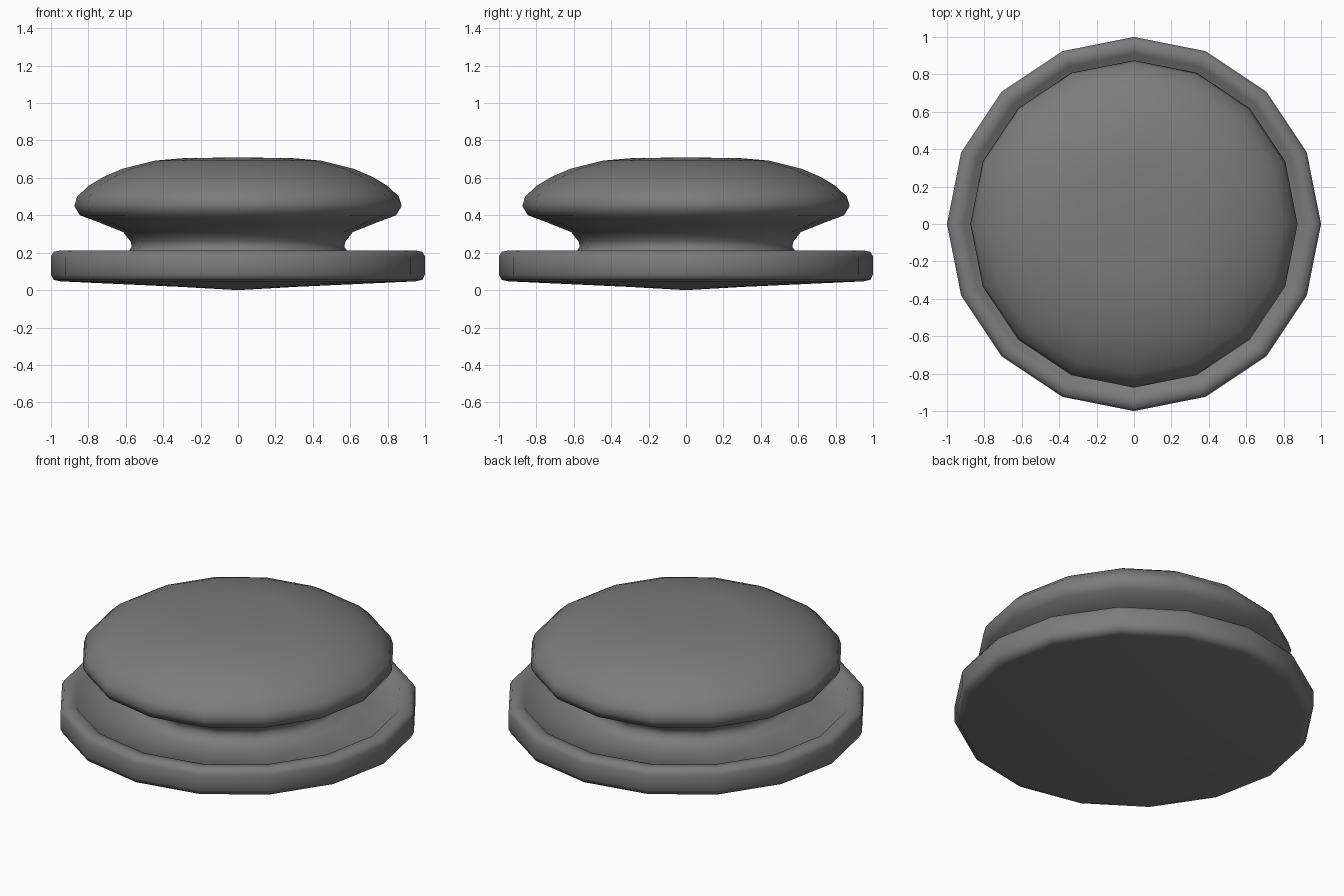
import bpy, bmesh
from math import cos, sin, tau

if "Cube" in bpy.data.objects:
    bpy.data.objects.remove(bpy.data.objects["Cube"])

SIDES = 16


def lathe(name, profile):
    """Revolve (radius, height) points around z; radius 0 makes a pole."""
    bm = bmesh.new()
    rings = []
    for r, z in profile:
        if r == 0:
            rings.append([bm.verts.new((0, 0, z))] * SIDES)
        else:
            rings.append([bm.verts.new((r * cos(tau * i / SIDES), r * sin(tau * i / SIDES), z))
                          for i in range(SIDES)])
    for a, b in zip(rings, rings[1:]):
        for i in range(SIDES):
            j = (i + 1) % SIDES
            bm.faces.new(list(dict.fromkeys((a[i], a[j], b[j], b[i]))))
    bmesh.ops.recalc_face_normals(bm, faces=bm.faces)
    mesh = bpy.data.meshes.new(name)
    bm.to_mesh(mesh)
    bm.free()
    ob = bpy.data.objects.new(name, mesh)
    bpy.context.collection.objects.link(ob)
    bpy.ops.object.select_all(action='DESELECT')
    ob.select_set(True)
    bpy.context.view_layer.objects.active = ob
    bpy.ops.object.shade_smooth_by_angle(angle=1.05)
    return ob


# Flanged base with raised rim, narrow neck and domed cap in one turned profile
knob = lathe("round_knob", [
    # underside
    (0, 0.0), (0.3, 0.017), (0.95, 0.047),
    # rim
    (0.985, 0.055), (1.0, 0.085), (1.0, 0.18), (0.985, 0.205), (0.95, 0.212),
    (0.91, 0.205), (0.885, 0.17),
    # dish and neck
    (0.65, 0.18), (0.59, 0.20), (0.568, 0.232), (0.575, 0.26), (0.613, 0.31),
    # cap
    (0.72, 0.353), (0.845, 0.40), (0.875, 0.45), (0.86, 0.50), (0.80, 0.557),
    (0.72, 0.605), (0.62, 0.648), (0.445, 0.692), (0.30, 0.705), (0, 0.71),
])

# Dark grey finish
dark = bpy.data.materials.new("dark_grey")
dark.diffuse_color = (0.2, 0.2, 0.2, 1)
dark.use_nodes = True
dark.node_tree.nodes["Principled BSDF"].inputs["Base Color"].default_value = dark.diffuse_color
knob.data.materials.append(dark)
